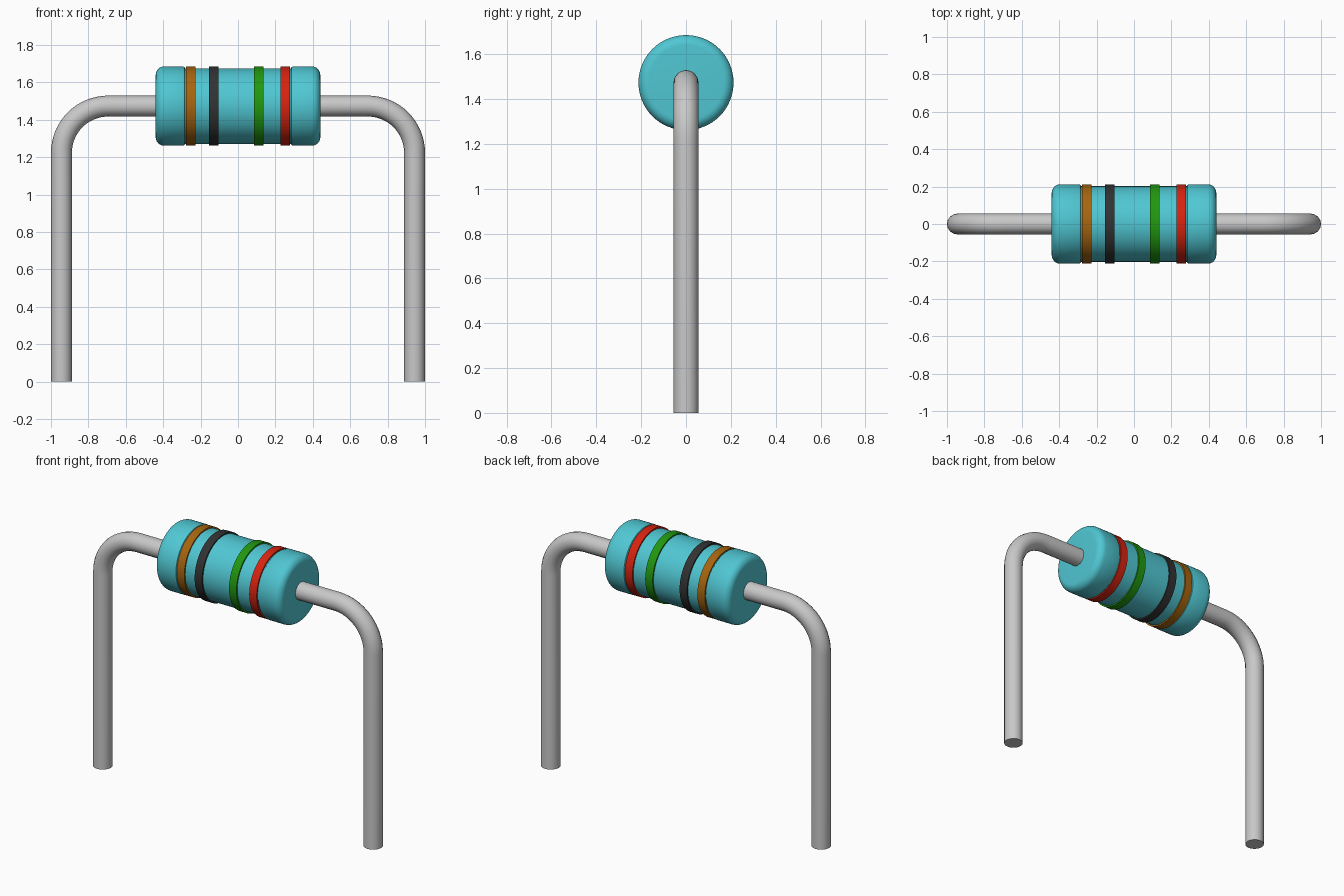
import bpy
import bmesh
import math
from mathutils import Vector

if "Cube" in bpy.data.objects:
    bpy.data.objects.remove(bpy.data.objects["Cube"])

AXIS_Z = 1.473      # height of the body axis
CAP_R = 0.212       # radius of the swollen ends
MID_R = 0.202       # radius of the waist
WIRE_R = 0.056
HALF_LEN = 0.44


def material(name, color):
    mat = bpy.data.materials.new(name)
    mat.use_nodes = True
    rgba = (*color, 1.0)
    mat.diffuse_color = rgba
    mat.node_tree.nodes["Principled BSDF"].inputs["Base Color"].default_value = rgba
    return mat


def finish(obj, mat):
    obj.data.materials.clear()
    obj.data.materials.append(mat)
    bpy.ops.object.select_all(action="DESELECT")
    obj.select_set(True)
    bpy.context.view_layer.objects.active = obj
    bpy.ops.object.shade_smooth_by_angle(angle=math.radians(35))


def lathe(name, profile, mat, steps=64):
    """Spin (x, radius) points around the body axis."""
    bm = bmesh.new()
    verts = [bm.verts.new((x, 0, r)) for x, r in profile]
    edges = [bm.edges.new(pair) for pair in zip(verts, verts[1:])]
    bmesh.ops.spin(bm, geom=verts + edges, cent=(0, 0, 0), axis=(1, 0, 0),
                   angle=math.tau, steps=steps)
    bmesh.ops.remove_doubles(bm, verts=bm.verts, dist=0.0001)
    bmesh.ops.recalc_face_normals(bm, faces=bm.faces)
    mesh = bpy.data.meshes.new(name)
    bm.to_mesh(mesh)
    bm.free()
    obj = bpy.data.objects.new(name, mesh)
    obj.location.z = AXIS_Z
    bpy.context.collection.objects.link(obj)
    finish(obj, mat)


def wire(name, side, mat):
    """Round wire from inside the body, around the bend, to the ground."""
    bend, out = 0.25, 1 - WIRE_R
    points = [Vector((HALF_LEN - 0.03, 0, AXIS_Z))]
    for i in range(17):
        a = math.pi / 2 * i / 16
        points.append(Vector((out - bend + bend * math.sin(a), 0,
                              AXIS_Z - bend + bend * math.cos(a))))
    points.append(Vector((out, 0, 0)))
    curve = bpy.data.curves.new(name, "CURVE")
    curve.dimensions = "3D"
    curve.bevel_depth = WIRE_R
    curve.bevel_resolution = 6
    curve.use_fill_caps = True
    spline = curve.splines.new("POLY")
    spline.points.add(len(points) - 1)
    for target, p in zip(spline.points, points):
        target.co = (p.x * side, p.y, p.z, 1)
    obj = bpy.data.objects.new(name, curve)
    bpy.context.collection.objects.link(obj)
    bpy.ops.object.select_all(action="DESELECT")
    obj.select_set(True)
    bpy.context.view_layer.objects.active = obj
    bpy.ops.object.convert(target="MESH")
    finish(bpy.context.view_layer.objects.active, mat)


turquoise = material("turquoise", (0.08, 0.57, 0.65))
metal = material("light grey metal", (0.58, 0.58, 0.58))

# Body: rounded outer corners, small step down to the waist
ROUND = 0.045
half = [(-HALF_LEN, 0)]
for i in range(9):
    a = math.pi / 2 * i / 8
    half.append((-HALF_LEN + ROUND * (1 - math.cos(a)),
                 CAP_R - ROUND + ROUND * math.sin(a)))
half += [(-0.295, CAP_R), (-0.287, CAP_R - 0.003), (-0.283, MID_R)]
lathe("body", half + [(-x, r) for x, r in reversed(half)], turquoise)

# Colour bands: thin closed rings around the waist
BAND_R = 0.211
for name, x, color in (
    ("brown", -0.253, (0.38, 0.13, 0.005)),
    ("black", -0.129, (0.032, 0.032, 0.034)),
    ("green", 0.111, (0.015, 0.31, 0.005)),
    ("red", 0.252, (0.68, 0.017, 0.005)),
):
    a, b = x - 0.026, x + 0.026
    inner = MID_R - 0.004
    lathe(name + "_band",
          [(a, inner), (a, BAND_R), (b, BAND_R), (b, inner), (a, inner)],
          material(name, color))

# Bent leads
wire("left_lead", 1, metal)
wire("right_lead", -1, metal)
